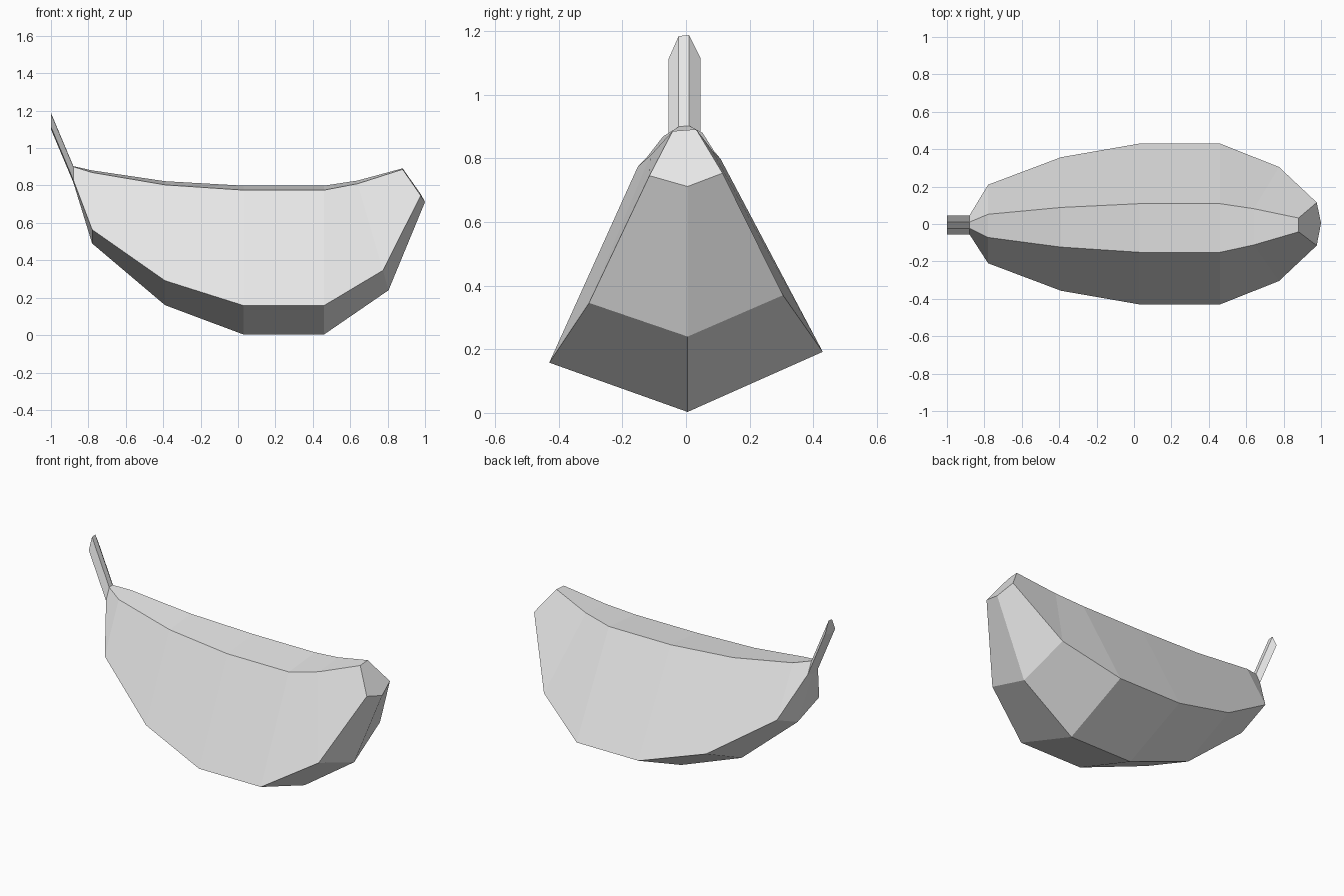
import bpy, bmesh

if "Cube" in bpy.data.objects:
    bpy.data.objects.remove(bpy.data.objects["Cube"])

grey = bpy.data.materials.new("light_grey")
grey.diffuse_color = (0.8, 0.8, 0.8, 1)
grey.use_nodes = True
grey.node_tree.nodes["Principled BSDF"].inputs["Base Color"].default_value = grey.diffuse_color


def loft(name, rings):
    """Skin five-sided rings one after another and cap both ends."""
    bm = bmesh.new()
    loops = [[bm.verts.new(p) for p in ring] for ring in rings]
    for a, b in zip(loops, loops[1:]):
        for i in range(5):
            j = (i + 1) % 5
            bm.faces.new((a[i], a[j], b[j], b[i]))
    bm.faces.new(loops[0])
    bm.faces.new(loops[-1])
    bmesh.ops.recalc_face_normals(bm, faces=bm.faces)
    mesh = bpy.data.meshes.new(name)
    bm.to_mesh(mesh)
    bm.free()
    mesh.materials.append(grey)
    obj = bpy.data.objects.new(name, mesh)
    bpy.context.collection.objects.link(obj)


def ring(x, w, t, z, tilt=0.0):
    """Pentagon: x and z for (bottom, sides, top), side half width w,
    top half width t; tilt lifts the back and lowers the front."""
    xb, xs, xt = x
    zb, zs, zt = z
    off = -tilt * 1.25  # the ridge leans to the front
    return [(xb, 0.005, zb), (xs, w, zs + tilt), (xt, t + off, zt + tilt * 0.7),
            (xt, -t + off, zt - tilt * 0.7), (xs, -w, zs - tilt)]


# neck, where the body meets the stem
neck = [(-0.88, -0.005, 0.815), (-0.88, 0.045, 0.832), (-0.88, 0.01, 0.903),
        (-0.88, -0.023, 0.9), (-0.88, -0.055, 0.828)]

# curved body
loft("fruit_body", [
    neck,
    ring((-0.78,) * 3, 0.21, 0.062, (0.49, 0.572, 0.875), 0.008),
    ring((-0.39,) * 3, 0.357, 0.106, (0.16, 0.305, 0.813), 0.014),
    ring((0.03,) * 3, 0.43, 0.13, (0.003, 0.175, 0.787), 0.017),
    ring((0.46,) * 3, 0.43, 0.13, (0.003, 0.175, 0.787), 0.017),
    ring((0.805, 0.775, 0.64), 0.305, 0.097, (0.24, 0.358, 0.818), 0.012),
    ring((1.0, 0.977, 0.88), 0.115, 0.037, (0.712, 0.75, 0.889), 0.004),
])

# leaning stem, a straight sweep of the neck section
loft("stem", [neck, [(-1.0, y, z + 0.285) for x, y, z in neck]])
